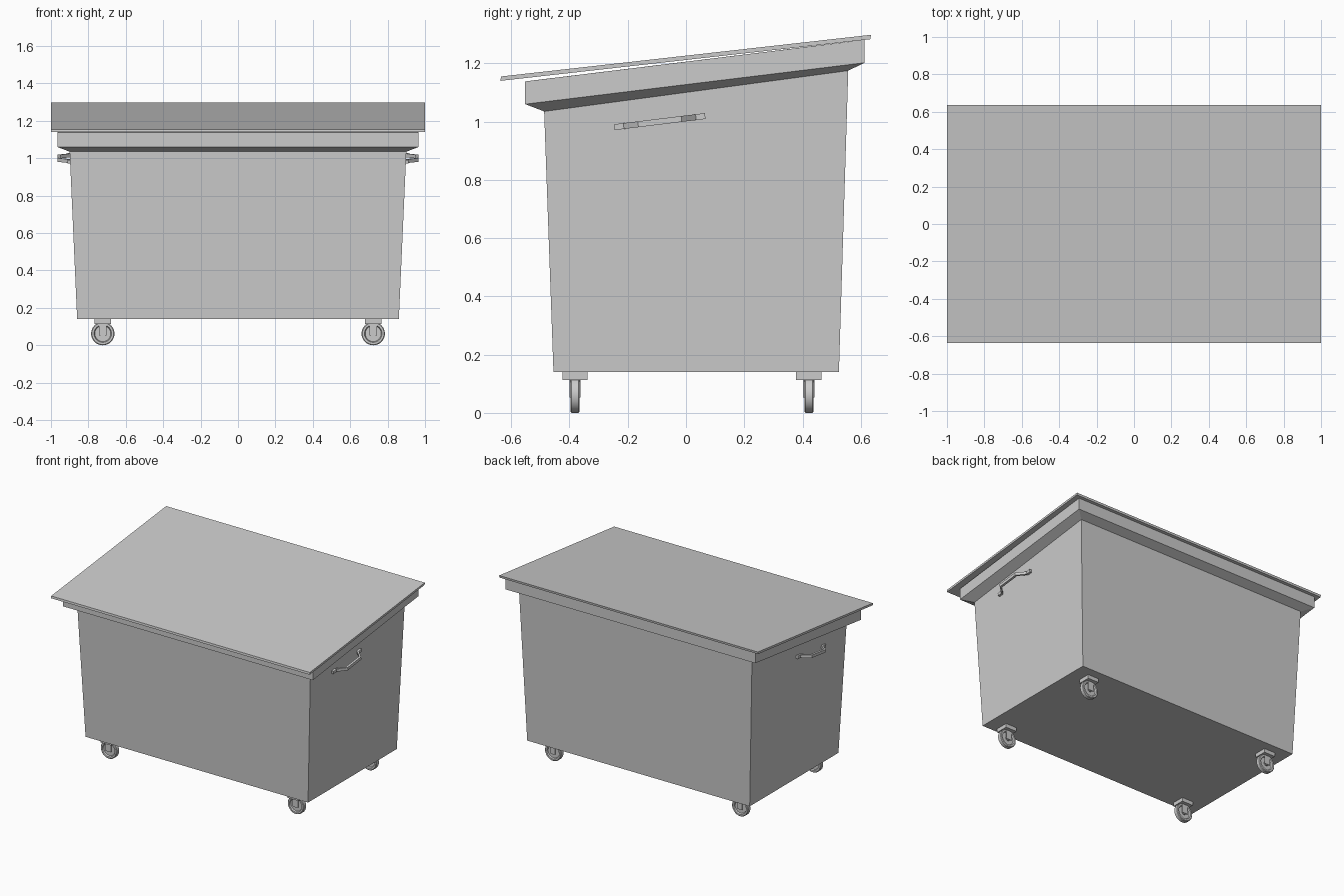
import bpy, bmesh, math
from mathutils import Vector, Matrix

if "Cube" in bpy.data.objects:
    bpy.data.objects.remove(bpy.data.objects["Cube"])


def make(name, bm, smooth=False):
    bmesh.ops.recalc_face_normals(bm, faces=bm.faces)
    me = bpy.data.meshes.new(name)
    bm.to_mesh(me)
    bm.free()
    ob = bpy.data.objects.new(name, me)
    bpy.context.collection.objects.link(ob)
    if smooth:
        bpy.ops.object.select_all(action='DESELECT')
        bpy.context.view_layer.objects.active = ob
        ob.select_set(True)
        bpy.ops.object.shade_smooth_by_angle(angle=math.radians(35))
    return ob


def loft(name, loops, closed_ring=False, caps=True, smooth=False):
    bm = bmesh.new()
    rings = [[bm.verts.new(p) for p in lp] for lp in loops]
    n = len(rings[0])
    pairs = list(zip(rings, rings[1:]))
    if closed_ring:
        pairs.append((rings[-1], rings[0]))
    for a, b in pairs:
        for i in range(n):
            j = (i + 1) % n
            bm.faces.new((a[i], a[j], b[j], b[i]))
    if caps and not closed_ring:
        bm.faces.new(rings[0])
        bm.faces.new(rings[-1])
    return make(name, bm, smooth)


def rect(x, y0, y1, z0, z1):
    """Rectangular loop sloping from z0 at the front to z1 at the back."""
    return [(-x, y0, z0), (x, y0, z0), (x, y1, z1), (-x, y1, z1)]


def box(name, c, size):
    bm = bmesh.new()
    bmesh.ops.create_cube(bm, size=1)
    bmesh.ops.scale(bm, vec=size, verts=bm.verts)
    bmesh.ops.translate(bm, vec=c, verts=bm.verts)
    return make(name, bm)


# Hollow bin body with flared rim, outside then inside
loft("bin_body", [
    rect(0.86, -0.455, 0.525, 0.14, 0.14),
    rect(0.90, -0.487, 0.557, 1.035, 1.175),
    rect(0.965, -0.552, 0.613, 1.06, 1.202),
    rect(0.965, -0.552, 0.613, 1.138, 1.281),
    rect(0.95, -0.537, 0.598, 1.140, 1.279),
    rect(0.95, -0.537, 0.598, 1.072, 1.21),
    rect(0.885, -0.472, 0.542, 1.047, 1.183),
    rect(0.845, -0.44, 0.51, 0.155, 0.155)])

# Sloping lid
loft("lid", [rect(1.0, -0.637, 0.633, 1.140, 1.283),
             rect(1.0, -0.635, 0.635, 1.155, 1.298)])

# Bent side handles: path of (distance along, distance out)
path = [(-0.157, 0.007), (-0.125, 0.007), (-0.075, 0.06),
        (0.075, 0.06), (0.125, 0.007), (0.157, 0.007)]
tilt = math.radians(7)
for side, label in ((-1, "left"), (1, "right")):
    loops = []
    for s, out in path:
        lp = []
        for du, dz in ((-1, -1), (1, -1), (1, 1), (-1, 1)):
            o, h = out + du * 0.008, dz * 0.01
            lp.append((side * (0.896 + o),
                       -0.09 + s * math.cos(tilt) - h * math.sin(tilt),
                       1.0 + s * math.sin(tilt) + h * math.cos(tilt)))
        loops.append(lp)
    loft("handle_" + label, loops)

# Casters: recessed wheel, hub, fork and mounting plate
R = 0.0625
profile = [(0.0425, -0.007), (0.047, -0.016), (0.058, -0.016), (R, -0.012),
           (R, 0.012), (0.058, 0.016), (0.047, 0.016), (0.0425, 0.007),
           (0.016, 0.007), (0.016, -0.007)]
N = 32
for ny, cy in (("front", -0.381), ("back", 0.422)):
    for nx, cx in (("left", -0.723), ("right", 0.723)):
        tag = ny + "_" + nx
        loft("wheel_" + tag, [
            [(cx + r * math.cos(2 * math.pi * i / N), cy + w,
              R + r * math.sin(2 * math.pi * i / N)) for i in range(N)]
            for r, w in profile], closed_ring=True, smooth=True)
        bm = bmesh.new()
        bmesh.ops.create_cone(bm, cap_ends=True, segments=16, radius1=0.016,
                              radius2=0.016, depth=0.03)
        bmesh.ops.transform(bm, verts=bm.verts, matrix=Matrix.Translation((cx, cy, R))
                            @ Matrix.Rotation(math.pi / 2, 4, 'X'))
        make("axle_" + tag, bm, True)
        for s, f in ((-1, "a"), (1, "b")):
            box("fork_%s_%s" % (tag, f), (cx, cy + s * 0.0175, 0.086),
                (0.042, 0.004, 0.068))
        box("plate_" + tag, (cx, cy, 0.127), (0.086, 0.087, 0.027))
